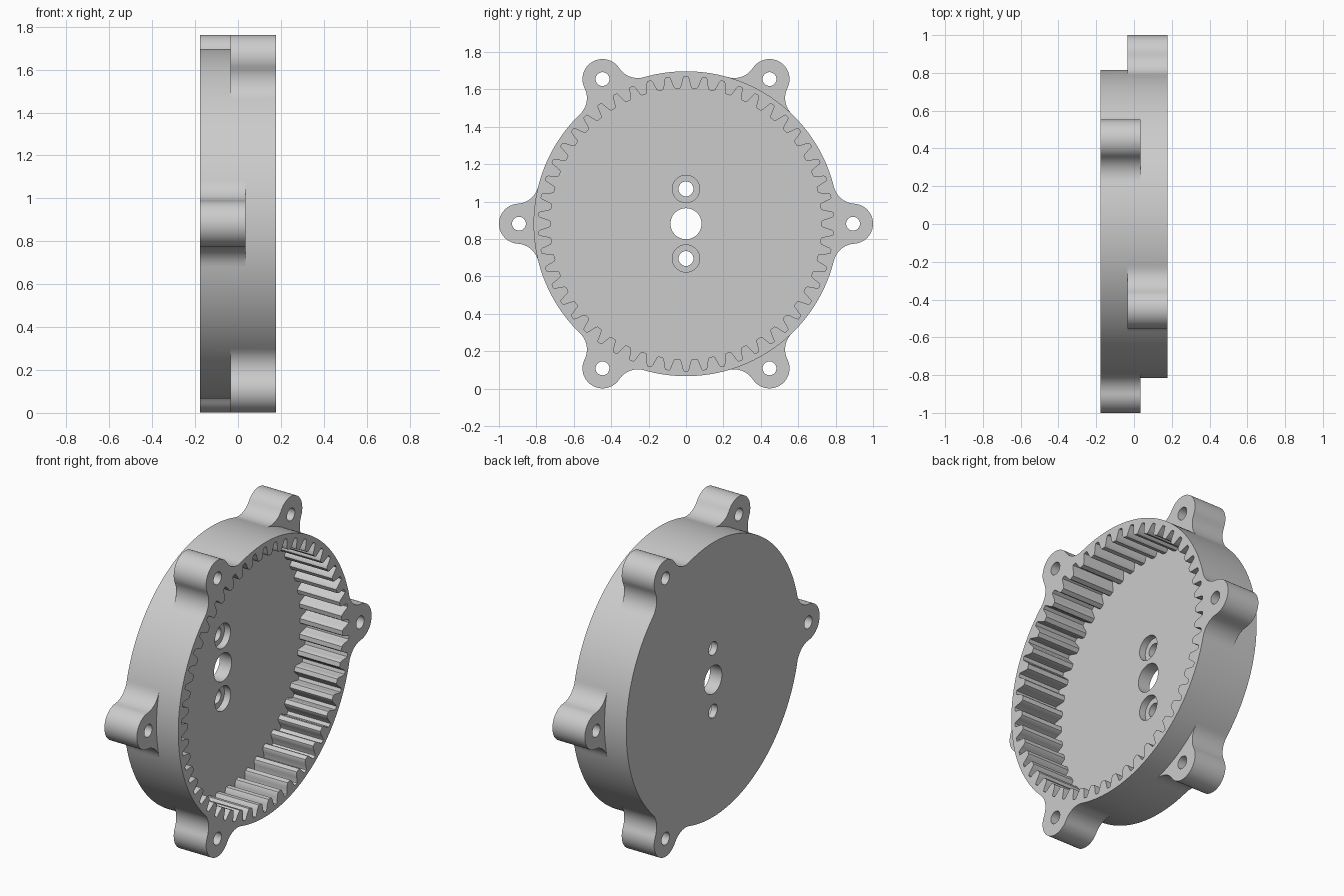
import bpy, bmesh
from math import sin, cos, pi, radians, acos, atan2
from mathutils import Matrix

if "Cube" in bpy.data.objects:
    bpy.data.objects.remove(bpy.data.objects["Cube"], do_unlink=True)

CZ = 0.882                      # height of the ring axis
BACK, FRONT = -0.178, 0.178     # ring faces along x
FLOOR = -0.10                   # inner face of the back plate
RING_R, EAR_R, EAR_DIST, FILLET = 0.815, 0.107, 0.893, 0.12
TEETH, TIP, ROOT = 50, 0.725, 0.787

grey = bpy.data.materials.new("grey")
grey.use_nodes = True
grey.diffuse_color = (0.6, 0.6, 0.6, 1)
grey.node_tree.nodes["Principled BSDF"].inputs["Base Color"].default_value = (0.6, 0.6, 0.6, 1)


def arc(cy, cz, r, a0, a1, n):
    return [(cy + r * cos(a0 + (a1 - a0) * i / n), cz + r * sin(a0 + (a1 - a0) * i / n))
            for i in range(n + 1)]


def circle(r, n, cy=0, cz=0):
    return arc(cy, cz, r, 0, 2 * pi, n)[:-1]


def prism(name, outline, x0, x1, turn=0):
    """Extrude an outline of (y, z) points along x."""
    bm = bmesh.new()
    face = bm.faces.new([bm.verts.new((x0, y, z)) for y, z in outline])
    new = bmesh.ops.extrude_face_region(bm, geom=[face], use_keep_orig=True)["geom"]
    bmesh.ops.translate(bm, vec=(x1 - x0, 0, 0),
                        verts=[v for v in new if isinstance(v, bmesh.types.BMVert)])
    bmesh.ops.transform(bm, matrix=Matrix.Translation((0, 0, CZ)) @ Matrix.Rotation(turn, 4, "X"),
                        verts=bm.verts)
    bmesh.ops.recalc_face_normals(bm, faces=bm.faces)
    mesh = bpy.data.meshes.new(name)
    bm.to_mesh(mesh)
    bm.free()
    mesh.materials.append(grey)
    ob = bpy.data.objects.new(name, mesh)
    bpy.context.collection.objects.link(ob)
    return ob


def combine(target, tool, operation):
    mod = target.modifiers.new(operation, "BOOLEAN")
    mod.operation, mod.solver, mod.object = operation, "EXACT", tool
    bpy.context.view_layer.objects.active = target
    bpy.ops.object.modifier_apply(modifier=mod.name)
    bpy.data.objects.remove(tool, do_unlink=True)


def ear_outline():
    """Round lug blended into the ring by a concave fillet on each side."""
    d1, d2 = RING_R + FILLET, EAR_R + FILLET
    a = acos((d1 ** 2 + EAR_DIST ** 2 - d2 ** 2) / (2 * d1 * EAR_DIST))
    fy, fz = d1 * cos(a), d1 * sin(a)
    b = atan2(fz, fy - EAR_DIST)
    half = arc(EAR_DIST, 0, EAR_R, 0, b, 16)
    half += arc(fy, fz, FILLET, b - pi, a - pi, 12)[1:]
    half.append((0.795 * cos(a), 0.795 * sin(a)))
    return half + [(y, -z) for y, z in reversed(half[1:])]


def gear_outline():
    """Cavity edge with inward teeth."""
    pts, pitch = [], 2 * pi / TEETH
    shape = [(-0.36, 0), (-0.29, 0.12), (-0.22, 0.45), (-0.15, 0.85), (-0.10, 1),
             (0.10, 1), (0.15, 0.85), (0.22, 0.45), (0.29, 0.12), (0.36, 0)]
    for i in range(TEETH):
        for t, h in shape:
            r, a = TIP + (ROOT - TIP) * h, pi / 2 + (i + t) * pitch
            pts.append((r * cos(a), r * sin(a)))
    return pts


# Ring body with its six alternating lugs
body = prism("ring_gear_housing", circle(RING_R, 180), BACK, FRONT)
for k in range(6):
    x0, x1 = (-0.035, FRONT) if k % 2 == 0 else (BACK, 0.035)
    combine(body, prism("lug", ear_outline(), x0, x1, k * pi / 3), "UNION")

# Toothed cavity
combine(body, prism("cavity", gear_outline(), FLOOR, 0.3), "DIFFERENCE")

# Lug bolt holes
for k in range(6):
    combine(body, prism("bolt_hole", circle(0.037, 32, EAR_DIST), -0.3, 0.3, k * pi / 3), "DIFFERENCE")

# Centre hole and two counterbored holes in the back plate
combine(body, prism("centre_hole", circle(0.083, 48), -0.3, 0.3), "DIFFERENCE")
for z in (0.186, -0.186):
    combine(body, prism("screw_hole", circle(0.04, 32, 0, z), -0.3, 0.3), "DIFFERENCE")
    combine(body, prism("counterbore", circle(0.073, 40, 0, z), -0.14, 0.3), "DIFFERENCE")

bpy.ops.object.select_all(action="DESELECT")
body.select_set(True)
bpy.context.view_layer.objects.active = body
bpy.ops.object.shade_smooth_by_angle(angle=radians(25))
